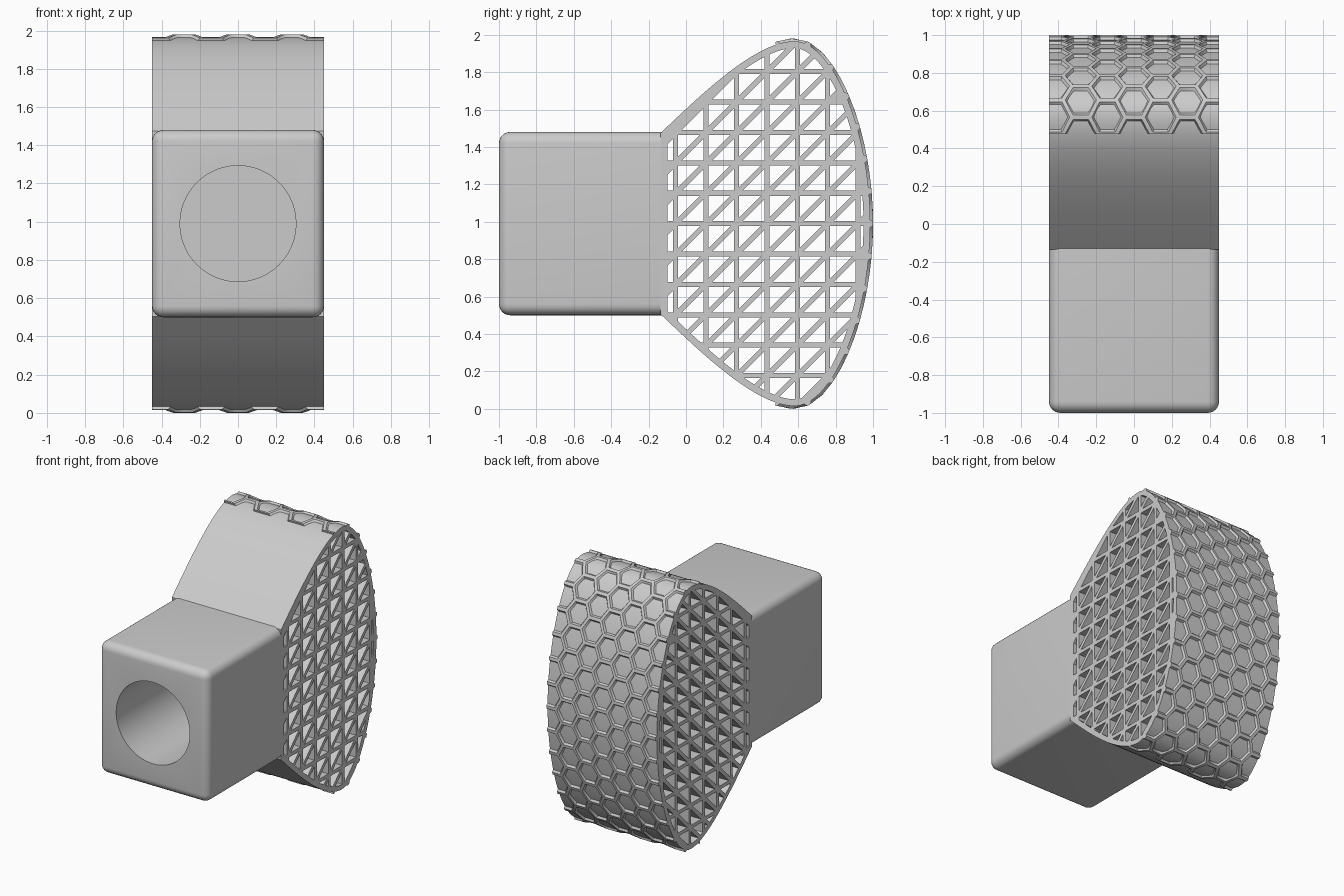
import bpy, bmesh, math
from mathutils import Vector, Matrix

if "Cube" in bpy.data.objects:
    bpy.data.objects.remove(bpy.data.objects["Cube"])

HW, MID, PITCH = 0.45, 0.99, 0.1625   # half width, centre height, lattice pitch


def bez(p, n):
    out = []
    for i in range(n):
        t = i / n
        u = 1 - t
        out.append(Vector([u**3*a + 3*u*u*t*b + 3*u*t*t*c + t**3*d for a, b, c, d in zip(*p)]))
    return out


def smooth(ob, angle=35):
    bpy.ops.object.select_all(action='DESELECT')
    ob.select_set(True)
    bpy.context.view_layer.objects.active = ob
    bpy.ops.object.shade_smooth_by_angle(angle=math.radians(angle))


def add(name, me):
    ob = bpy.data.objects.new(name, me)
    bpy.context.collection.objects.link(ob)
    return ob


# side profile of the head in (y, z), mirrored about MID
half = bez([(-0.135, 1.475), (0.1, 1.70), (0.38, 1.965), (0.58, 1.965)], 32)
half += bez([(0.58, 1.965), (0.78, 1.965), (0.985, 1.5), (0.985, MID)], 40)
face_line = half + [Vector((0.985, MID))] + [Vector((p.x, 2*MID - p.y)) for p in reversed(half)]
outline = face_line[::-1]             # counter-clockwise


def clip(poly, p, n):
    """Keep the part of poly on the side of p that n points to."""
    out = []
    for a, b in zip(poly, poly[1:] + poly[:1]):
        da, db = (a - p).dot(n), (b - p).dot(n)
        if da >= 0:
            out.append(a)
        if da * db < 0:
            out.append(a.lerp(b, da / (da - db)))
    return out


def area(poly):
    return 0.5 * sum(a.x*b.y - b.x*a.y for a, b in zip(poly, poly[1:] + poly[:1]))


def cell_hole(tri):
    """Triangle inset by the bar width and kept inside the rim."""
    poly = list(tri)
    for loop, inset in ((tri, 0.0135), (outline, 0.036)):
        for a, b in zip(loop, loop[1:] + loop[:1]):
            d = (b - a).normalized()
            n = Vector((-d.y, d.x))
            poly = clip(poly, a + n * inset, n)
            if len(poly) < 3:
                return None
    return poly if area(poly) > 0.0005 else None


# head: extruded plate pierced by the triangular lattice
holes = []
for i in range(-5, 4):
    for j in range(-7, 7):
        y, z = 0.595 + i*PITCH, MID + j*PITCH
        a, b, c, d = [Vector(v) for v in ((y, z), (y+PITCH, z), (y+PITCH, z+PITCH), (y, z+PITCH))]
        holes += [h for h in (cell_hole([a, b, c]), cell_hole([a, c, d])) if h]
cu = bpy.data.curves.new("lattice_curve", 'CURVE')
cu.dimensions, cu.fill_mode, cu.extrude = '2D', 'BOTH', HW
for loop in [outline] + holes:
    sp = cu.splines.new('POLY')
    sp.points.add(len(loop) - 1)
    for q, v in zip(sp.points, loop):
        q.co = (v.x, v.y, 0, 1)
    sp.use_cyclic_u = True
tmp = add("lattice_helper", cu)
bpy.context.view_layer.update()
me = bpy.data.meshes.new_from_object(tmp.evaluated_get(bpy.context.evaluated_depsgraph_get()))
bpy.data.objects.remove(tmp)
me.transform(Matrix(((0, 0, 1, 0), (1, 0, 0, 0), (0, 1, 0, 0), (0, 0, 0, 1))))
bm = bmesh.new()
bm.from_mesh(me)
bmesh.ops.remove_doubles(bm, verts=bm.verts, dist=1e-5)
bmesh.ops.recalc_face_normals(bm, faces=bm.faces)
bm.to_mesh(me)
bm.free()
smooth(add("lattice_head", me))

# handle block: rounded box with a round blind socket
bm = bmesh.new()
bmesh.ops.create_cube(bm, size=1)
for v in bm.verts:
    v.co = Vector((v.co.x*2*HW, -0.555 + v.co.y*0.89, MID + v.co.z*0.98))
edges = [e for e in bm.edges if min(v.co.y for v in e.verts) < -0.5]
bmesh.ops.bevel(bm, geom=edges, offset=0.06, segments=6, profile=0.5, affect='EDGES')
me = bpy.data.meshes.new("socket_block")
bm.to_mesh(me)
bm.free()
block = add("socket_block", me)
bpy.ops.mesh.primitive_cylinder_add(vertices=96, radius=0.303, depth=1.0,
                                    location=(0, -0.65, MID), rotation=(math.pi/2, 0, 0))
cutter = bpy.context.object
cutter.name = "socket_cutter"
mod = block.modifiers.new("socket", 'BOOLEAN')
mod.object, mod.operation, mod.solver = cutter, 'DIFFERENCE', 'EXACT'
bpy.context.view_layer.objects.active = block
bpy.ops.object.modifier_apply(modifier=mod.name)
bpy.data.objects.remove(cutter)
smooth(block)

# honeycomb grip: flat hexagon ridges, trimmed and then wrapped on the striking face
line = [p for p in face_line if p.x >= 0.48]
lens = [0.0]
for a, b in zip(line, line[1:]):
    lens.append(lens[-1] + (b - a).length)
S = lens[-1] / 2


def wrap(x, s, h):
    s = min(max(s + S, 0), 2*S)
    k = next((i for i in range(len(line) - 2) if lens[i+1] >= s), len(line) - 2)
    p = line[k].lerp(line[k+1], (s - lens[k]) / (lens[k+1] - lens[k]))
    d = line[min(k+2, len(line)-1)] - line[max(k-1, 0)]
    n = Vector((-d.y, d.x)).normalized()
    return Vector((x, p.x + n.x*h, p.y + n.y*h))


SIDE, H, FLOOR = 0.094, 0.015, -0.005
ROW = 2*S / round(2*S / 0.178)
bm = bmesh.new()
for c in range(-4, 5):
    for r in range(-12, 13):
        cx, cs = c * 1.5 * SIDE, (r + 0.5*(c % 2)) * ROW
        rings = []
        for w, h in ((0, H), (0.011, H), (0.024, FLOOR)):
            k = 1 - w / (ROW / 2)
            hexa = [(1, 0), (.5, .5), (0, .5), (-.5, .5), (-1, 0), (-.5, -.5), (0, -.5), (.5, -.5)]
            rings.append([bm.verts.new((cx + a*SIDE*k, cs + b*ROW*k, h)) for a, b in hexa])
        for lo, hi in zip(rings, rings[1:]):
            for i in range(8):
                j = (i + 1) % 8
                bm.faces.new((lo[i], lo[j], hi[j], hi[i]))
bmesh.ops.remove_doubles(bm, verts=bm.verts, dist=1e-4)
for co, no in (((HW, 0, 0), (1, 0, 0)), ((-HW, 0, 0), (-1, 0, 0)),
               ((0, S, 0), (0, 1, 0)), ((0, -S, 0), (0, -1, 0))):
    bmesh.ops.bisect_plane(bm, geom=bm.verts[:] + bm.edges[:] + bm.faces[:],
                           plane_co=co, plane_no=no, clear_outer=True)
rim = [e for e in bm.edges if e.is_boundary and max(v.co.z for v in e.verts) > 0]
ext = bmesh.ops.extrude_edge_only(bm, edges=rim)
for g in ext["geom"]:
    if isinstance(g, bmesh.types.BMVert):
        g.co.z = FLOOR
bmesh.ops.remove_doubles(bm, verts=bm.verts, dist=1e-5)
bmesh.ops.recalc_face_normals(bm, faces=bm.faces)
top = max(bm.faces, key=lambda f: f.calc_center_median().z)
if top.normal.z < 0:
    bmesh.ops.reverse_faces(bm, faces=bm.faces)
for v in bm.verts:
    v.co = wrap(*v.co)
# wrapping flips handedness, so turn the faces outward again
probe = min(bm.faces, key=lambda f: (f.calc_center_median() - Vector((0, 1, MID))).length)
probe.normal_update()
if probe.normal.y < 0:
    bmesh.ops.reverse_faces(bm, faces=bm.faces)
me = bpy.data.meshes.new("honeycomb_grip")
bm.to_mesh(me)
bm.free()
smooth(add("honeycomb_grip", me), 50)
